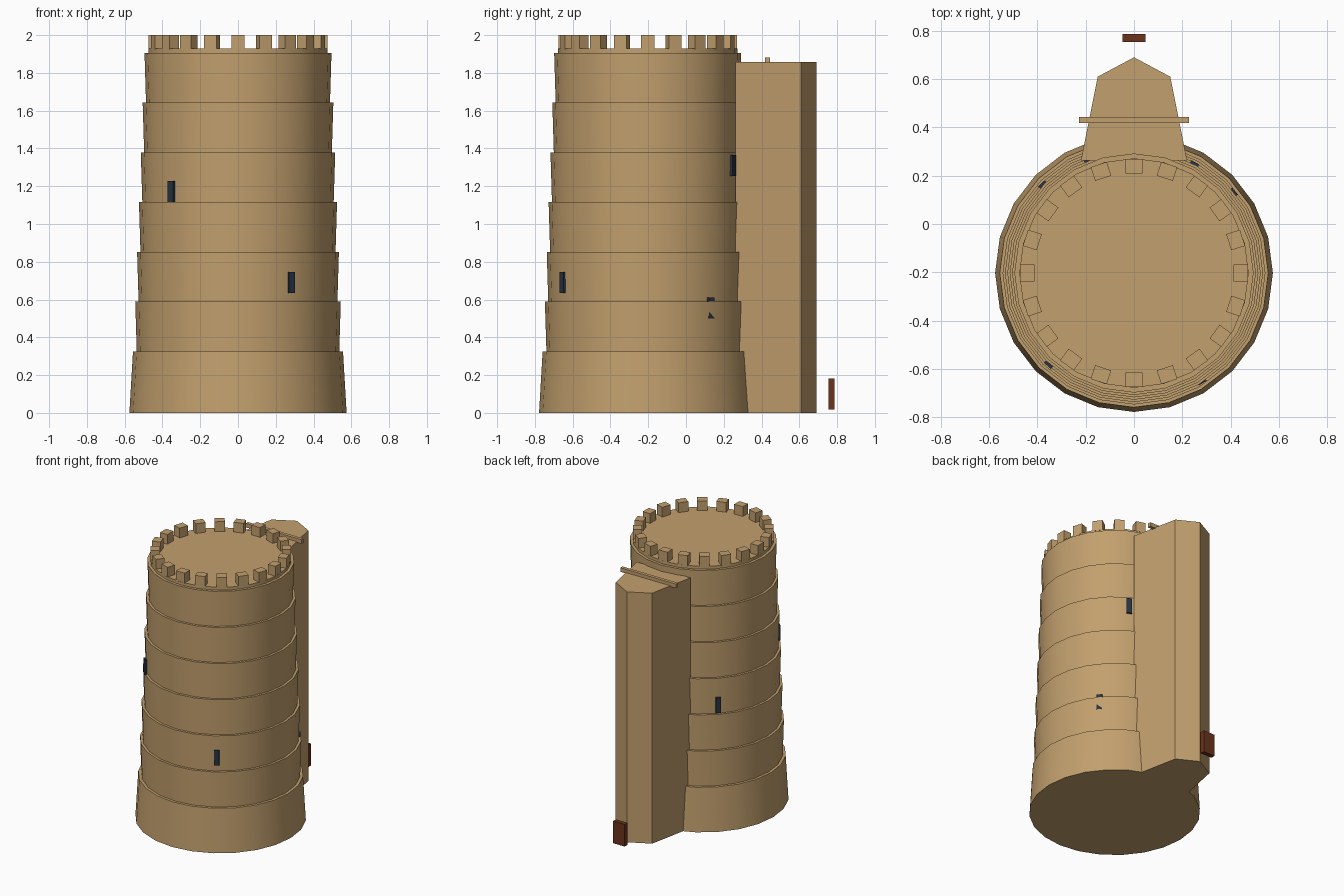
import bpy, bmesh
from math import cos, sin, radians, pi

if "Cube" in bpy.data.objects:
    bpy.data.objects.remove(bpy.data.objects["Cube"])

CENTRE_Y = -0.203


def material(name, rgb):
    m = bpy.data.materials.new(name)
    m.use_nodes = True
    m.diffuse_color = (*rgb, 1)
    m.node_tree.nodes["Principled BSDF"].inputs["Base Color"].default_value = (*rgb, 1)
    return m


stone = material("sandstone", (0.54, 0.35, 0.155))
slit_dark = material("dark_blue_slit", (0.021, 0.034, 0.058))
wood = material("red_brown_wood", (0.147, 0.034, 0.012))


def finish(name, bm, mat, smooth=False):
    bmesh.ops.recalc_face_normals(bm, faces=bm.faces)
    mesh = bpy.data.meshes.new(name)
    bm.to_mesh(mesh)
    bm.free()
    mesh.materials.append(mat)
    ob = bpy.data.objects.new(name, mesh)
    bpy.context.collection.objects.link(ob)
    if smooth:
        bpy.ops.object.select_all(action='DESELECT')
        ob.select_set(True)
        bpy.context.view_layer.objects.active = ob
        bpy.ops.object.shade_smooth_by_angle(angle=radians(30))
    return ob


def box(name, centre, size, mat, turn=0):
    bm = bmesh.new()
    bmesh.ops.create_cube(bm, size=1)
    bmesh.ops.scale(bm, vec=size, verts=bm.verts)
    ob = finish(name, bm, mat)
    ob.location = centre
    ob.rotation_euler.z = turn
    return ob


def around(name, angle, radius, z, size, mat):
    """Box facing outwards on the tower; size is radial, tangential, height."""
    place = (radius * cos(angle), CENTRE_Y + radius * sin(angle), z)
    return box(name, place, size, mat, angle)


def lathe(name, profile, sides, mat):
    bm = bmesh.new()
    rings = [[bm.verts.new((r * cos(2 * pi * i / sides), r * sin(2 * pi * i / sides), z))
              for i in range(sides)] for r, z in profile]
    for low, high in zip(rings, rings[1:]):
        for i in range(sides):
            j = (i + 1) % sides
            bm.faces.new((low[i], low[j], high[j], high[i]))
    bm.faces.new(rings[0][::-1])
    bm.faces.new(rings[-1])
    ob = finish(name, bm, mat, smooth=True)
    ob.location.y = CENTRE_Y
    return ob


# Stepped tower: a battered foot, then bands that flare slightly to a ledge
profile = [(0.575, 0), (0.556, 0.325)]
for k in range(6):
    top_radius = 0.544 - 0.0098 * k
    z = 0.325 + 0.2635 * k
    profile += [(top_radius - 0.008, z), (top_radius, z + 0.2635)]
profile += [(0.475, 1.906), (0.475, 1.928)]
lathe("tower_body", profile, 24, stone)

# Battlements
for i in range(20):
    around(f"merlon_{i + 1}", 2 * pi * i / 20, 0.4425, 1.962, (0.06, 0.07, 0.076), stone)

# Arrow slits winding up the wall: angle, radius, height
slits = [(39, 0.53, 0.555), (-58, 0.53, 0.69), (136, 0.526, 0.918),
         (-133, 0.518, 1.17), (61, 0.516, 1.31), (112, 0.5, 1.55)]
for i, (angle, radius, z) in enumerate(slits):
    around(f"arrow_slit_{i + 1}", radians(angle), radius, z, (0.015, 0.037, 0.113), slit_dark)

# Rear stair turret with a pointed plan
half = [(0.22, 0.262), (0.15, 0.61)]
plan = half + [(0, 0.69)] + [(-x, y) for x, y in reversed(half)]
bm = bmesh.new()
base = bm.faces.new([bm.verts.new((x, y, 0)) for x, y in plan])
raised = bmesh.ops.extrude_face_region(bm, geom=[base], use_keep_orig=True)["geom"]
bmesh.ops.translate(bm, vec=(0, 0, 1.858),
                    verts=[v for v in raised if isinstance(v, bmesh.types.BMVert)])
finish("rear_turret", bm, stone)

# Beam across the turret top, and the door behind it
box("turret_beam", (0, 0.431, 1.867), (0.456, 0.025, 0.03), stone)
box("rear_door", (0, 0.77, 0.1), (0.094, 0.033, 0.164), wood)
